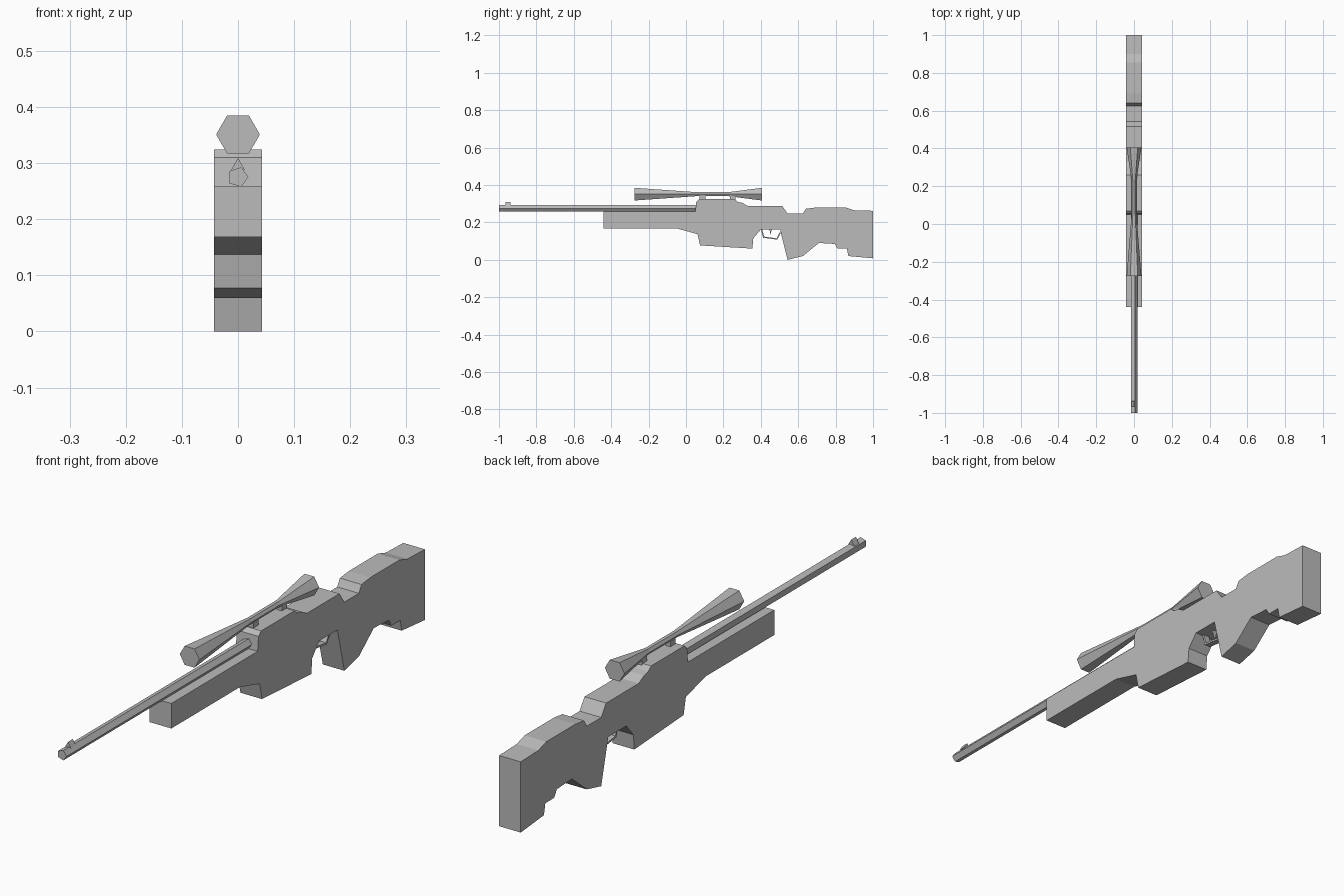
import bpy, bmesh
from math import cos, sin, tau

cube = bpy.data.objects.get("Cube")
if cube:
    bpy.data.objects.remove(cube)

grey = bpy.data.materials.new("plain grey")
grey.use_nodes = True
grey.diffuse_color = (0.5, 0.5, 0.5, 1)
bsdf = next(n for n in grey.node_tree.nodes if n.type == 'BSDF_PRINCIPLED')
bsdf.inputs["Base Color"].default_value = grey.diffuse_color


def finish(name, bm):
    bmesh.ops.recalc_face_normals(bm, faces=bm.faces)
    mesh = bpy.data.meshes.new(name)
    bm.to_mesh(mesh)
    bm.free()
    mesh.materials.append(grey)
    obj = bpy.data.objects.new(name, mesh)
    bpy.context.collection.objects.link(obj)
    return obj


def slab(name, profile, half_width):
    """Side outline (y, z) extruded across x."""
    bm = bmesh.new()
    face = bm.faces.new([bm.verts.new((-half_width, y, z)) for y, z in profile])
    out = bmesh.ops.extrude_face_region(bm, geom=[face])["geom"]
    moved = [v for v in out if isinstance(v, bmesh.types.BMVert)]
    bmesh.ops.translate(bm, verts=moved, vec=(2 * half_width, 0, 0))
    return finish(name, bm)


def tube(name, sides, height, sections):
    """Faceted tube along y through (y, radius) sections."""
    bm = bmesh.new()
    rings = []
    for y, r in sections:
        rings.append([bm.verts.new((r * cos(tau * i / sides), y, height + r * sin(tau * i / sides)))
                      for i in range(sides)])
    for a, b in zip(rings, rings[1:]):
        for i in range(sides):
            j = (i + 1) % sides
            bm.faces.new((a[i], a[j], b[j], b[i]))
    bm.faces.new(rings[0])
    bm.faces.new(rings[-1])
    return finish(name, bm)


# Stock, receiver and magazine in one slab
top_edge = [(-0.44, 0.258), (0.05, 0.258), (0.055, 0.31), (0.07, 0.324), (0.26, 0.324),
            (0.275, 0.31), (0.3, 0.305), (0.33, 0.288), (0.515, 0.288), (0.543, 0.247),
            (0.625, 0.247), (0.64, 0.273), (0.69, 0.279), (0.855, 0.279), (0.9, 0.265), (1, 0.262)]
bottom_edge = [(1, 0.008), (0.868, 0.02), (0.86, 0.06), (0.81, 0.06), (0.795, 0.085),
               (0.71, 0.09), (0.625, 0.02), (0.543, 0), (0.503, 0.162), (0.4, 0.162),
               (0.36, 0.115), (0.355, 0.06), (0.075, 0.077), (0.062, 0.137), (-0.05, 0.168),
               (-0.44, 0.168)]
slab("stock", top_edge + bottom_edge, 0.043)

# Barrel and front sight
tube("barrel", 5, 0.275, [(-1, 0.0185), (0.06, 0.0185)])
sight = tube("front_sight", 3, 0, [(-0.965, 0.014), (-0.938, 0.014)])
sight.rotation_euler.y = -tau / 4
sight.location.z = 0.295

# Scope with narrow waist, and its mounts
tube("scope", 6, 0.351, [(-0.275, 0.039), (0.06, 0.012), (0.225, 0.012), (0.405, 0.039)])
for name, y in (("front_mount", 0.088), ("rear_mount", 0.25)):
    slab(name, [(y - 0.015, 0.318), (y + 0.015, 0.318), (y + 0.015, 0.343), (y - 0.015, 0.343)], 0.01)

# Trigger guard and trigger
slab("trigger_guard", [(0.4, 0.165), (0.412, 0.118), (0.488, 0.108), (0.508, 0.145),
                       (0.5, 0.145), (0.484, 0.115), (0.418, 0.124), (0.407, 0.165)], 0.012)
slab("trigger", [(0.445, 0.165), (0.458, 0.165), (0.453, 0.135)], 0.006)
